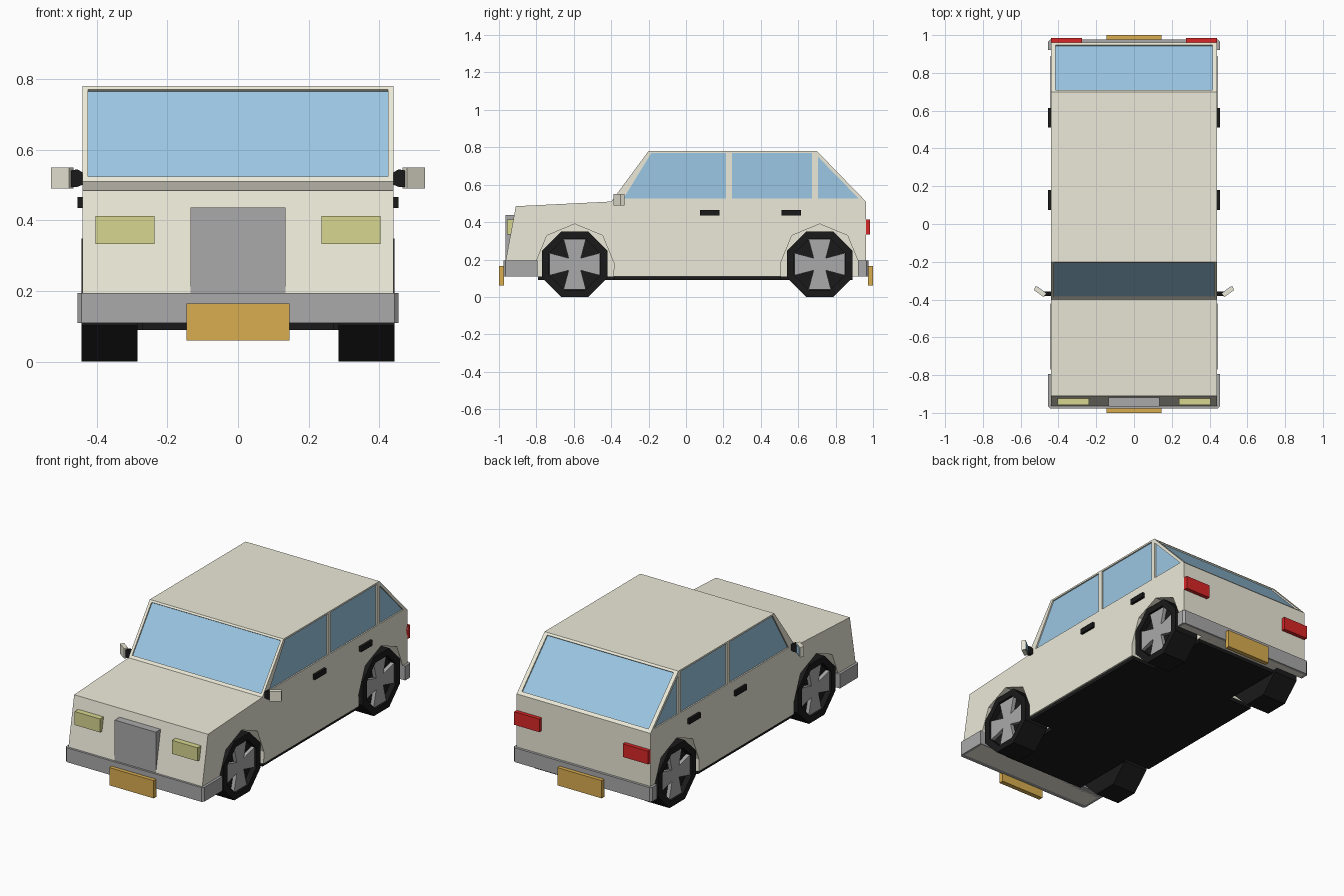
import bpy, bmesh
from math import sin, cos, pi, radians
from mathutils import Vector

if "Cube" in bpy.data.objects:
    bpy.data.objects.remove(bpy.data.objects["Cube"])


def material(name, rgb):
    m = bpy.data.materials.new(name)
    m.diffuse_color = (*rgb, 1)
    m.use_nodes = True
    m.node_tree.nodes["Principled BSDF"].inputs["Base Color"].default_value = m.diffuse_color
    return m


CREAM = material("cream", (0.84, 0.82, 0.69))
BLACK = material("black", (0.01, 0.01, 0.01))
GLASS = material("glass", (0.33, 0.57, 0.77))
GREY = material("grey", (0.4, 0.4, 0.4))
ORANGE = material("orange", (0.7, 0.42, 0.08))
RED = material("red", (0.7, 0.02, 0.02))
YELLOW = material("yellow", (0.68, 0.68, 0.28))


def prism(name, pts, lo, hi, mat, axis=0, mirror=False):
    """Extrude a 2D outline along an axis; the outline uses the other two axes in order."""
    def at(p, h):
        v = list(p)
        v.insert(axis, h)
        return v
    bm = bmesh.new()
    a = [bm.verts.new(at(p, lo)) for p in pts]
    b = [bm.verts.new(at(p, hi)) for p in pts]
    bm.faces.new(a)
    bm.faces.new(b[::-1])
    for i in range(len(pts)):
        j = (i + 1) % len(pts)
        bm.faces.new((a[i], a[j], b[j], b[i]))
    bmesh.ops.recalc_face_normals(bm, faces=bm.faces)
    me = bpy.data.meshes.new(name)
    bm.to_mesh(me)
    bm.free()
    ob = bpy.data.objects.new(name, me)
    bpy.context.collection.objects.link(ob)
    me.materials.append(mat)
    if mirror:
        ob.modifiers.new("mirror", 'MIRROR')
    return ob


def box(name, x, y, z, mat, mirror=False):
    return prism(name, [(y[0], z[0]), (y[1], z[0]), (y[1], z[1]), (y[0], z[1])],
                 x[0], x[1], mat, 0, mirror)


def cut(target, cutter):
    bpy.context.view_layer.objects.active = cutter
    for m in list(cutter.modifiers):
        bpy.ops.object.modifier_apply(modifier=m.name)
    mod = target.modifiers.new("cut", 'BOOLEAN')
    mod.object, mod.solver = cutter, 'EXACT'
    bpy.context.view_layer.objects.active = target
    bpy.ops.object.modifier_apply(modifier=mod.name)
    bpy.data.objects.remove(cutter)


# Body shell
body = prism("body", [(-0.95, 0.11), (-0.965, 0.19), (-0.91, 0.485), (-0.40, 0.51),
                      (-0.20, 0.78), (0.70, 0.78), (0.962, 0.51), (0.962, 0.11)],
             -0.44, 0.44, CREAM)

# Wheel arches and wheels
for label, y in (("front", -0.595), ("rear", 0.715)):
    arch = [(y + 0.21 * cos(k * pi / 4), 0.18 + 0.21 * sin(k * pi / 4)) for k in range(5)]
    arch = [(y + 0.205, 0.05)] + arch + [(y - 0.205, 0.05)]
    cut(body, prism("arch_cutter", arch, 0.275, 0.6, CREAM, 0, True))

    def octagon(r):
        return [(y + r * cos(radians(22.5 + 45 * k)), 0.175 + r * sin(radians(22.5 + 45 * k)))
                for k in range(8)]
    tyre = prism(label + "_tyre", octagon(0.189), 0.285, 0.443, BLACK)
    cut(tyre, prism("rim_cutter", octagon(0.148), 0.41, 0.5, BLACK))
    tyre.modifiers.new("mirror", 'MIRROR')
    # Four flared spokes
    star = []
    for k in range(4):
        c, s = cos(k * pi / 2), sin(k * pi / 2)
        for u, v in ((0.135, -0.06), (0.135, 0.06), (0.033, 0.033)):
            star.append((y + u * c - v * s, 0.175 + u * s + v * c))
    prism(label + "_spokes", star, 0.40, 0.432, GREY, 0, True)

# Side windows
side = {
    "front_side_window": [(-0.335, 0.525), (0.215, 0.525), (0.215, 0.77), (-0.185, 0.77)],
    "rear_side_window": [(0.245, 0.525), (0.675, 0.525), (0.675, 0.77), (0.245, 0.77)],
    "quarter_window": [(0.705, 0.525), (0.925, 0.525), (0.705, 0.75)],
}
for name, pts in side.items():
    cut(body, prism("window_cutter", pts, 0.429, 0.6, CREAM, 0, True))
    prism(name, pts, 0.42, 0.432, GLASS, 0, True)

# Windscreen and rear window
for name, a, b, w in (("windscreen", (-0.389, 0.525), (-0.207, 0.77), 0.424),
                      ("rear_window", (0.71, 0.77), (0.947, 0.525), 0.416)):
    a, b = Vector(a), Vector(b)
    d = (b - a).normalized()
    n = Vector((-d.y, d.x))
    cut(body, prism("screen_cutter", [a - n * 0.011, b - n * 0.011, b + n * 0.05, a + n * 0.05],
                    -w, w, CREAM))
    prism(name, [a - n * 0.02, b - n * 0.02, b - n * 0.008, a - n * 0.008], -w, w, GLASS)

# Floor pan, narrowed between the wheels
prism("floor", [(-0.27, -0.79), (0.27, -0.79), (0.27, -0.385), (0.43, -0.385), (0.43, 0.505),
                (0.27, 0.505), (0.27, 0.89), (-0.27, 0.89), (-0.27, 0.505), (-0.43, 0.505),
                (-0.43, -0.385), (-0.27, -0.385)], 0.09, 0.12, BLACK, 2)

# Bumpers with clipped corners
for name, y_in, y_mid, y_out in (("front_bumper", -0.795, -0.965, -0.977),
                                 ("rear_bumper", 0.92, 0.965, 0.977)):
    prism(name, [(-0.455, y_in), (-0.455, y_mid), (-0.443, y_out), (0.443, y_out),
                 (0.455, y_mid), (0.455, y_in)], 0.11, 0.195, GREY, 2)

# Number plates, grille and lights
box("front_plate", (-0.146, 0.146), (-1.0, -0.972), (0.06, 0.165), ORANGE)
box("rear_plate", (-0.146, 0.146), (0.972, 1.0), (0.06, 0.165), ORANGE)
box("grille", (-0.135, 0.135), (-0.965, -0.90), (0.19, 0.437), GREY)
box("headlight", (0.237, 0.404), (-0.957, -0.90), (0.333, 0.413), YELLOW, True)
box("tail_light", (0.275, 0.44), (0.95, 0.985), (0.335, 0.413), RED, True)

# Door handles
for name, y in (("front_handle", 0.075), ("rear_handle", 0.51)):
    box(name, (0.43, 0.455), (y, y + 0.105), (0.435, 0.466), BLACK, True)

# Door mirrors
prism("mirror_arm", [(0.43, 0.505), (0.455, 0.495), (0.478, 0.495), (0.478, 0.54),
                     (0.455, 0.545), (0.43, 0.53)], -0.38, -0.358, BLACK, 1, True)
prism("mirror_housing", [(0.465, -0.368), (0.52, -0.328), (0.53, -0.35), (0.478, -0.387)],
      0.49, 0.55, CREAM, 2, True)
prism("mirror_glass", [(0.471, -0.366), (0.515, -0.334), (0.513, -0.330), (0.469, -0.362)],
      0.496, 0.544, GLASS, 2, True)
